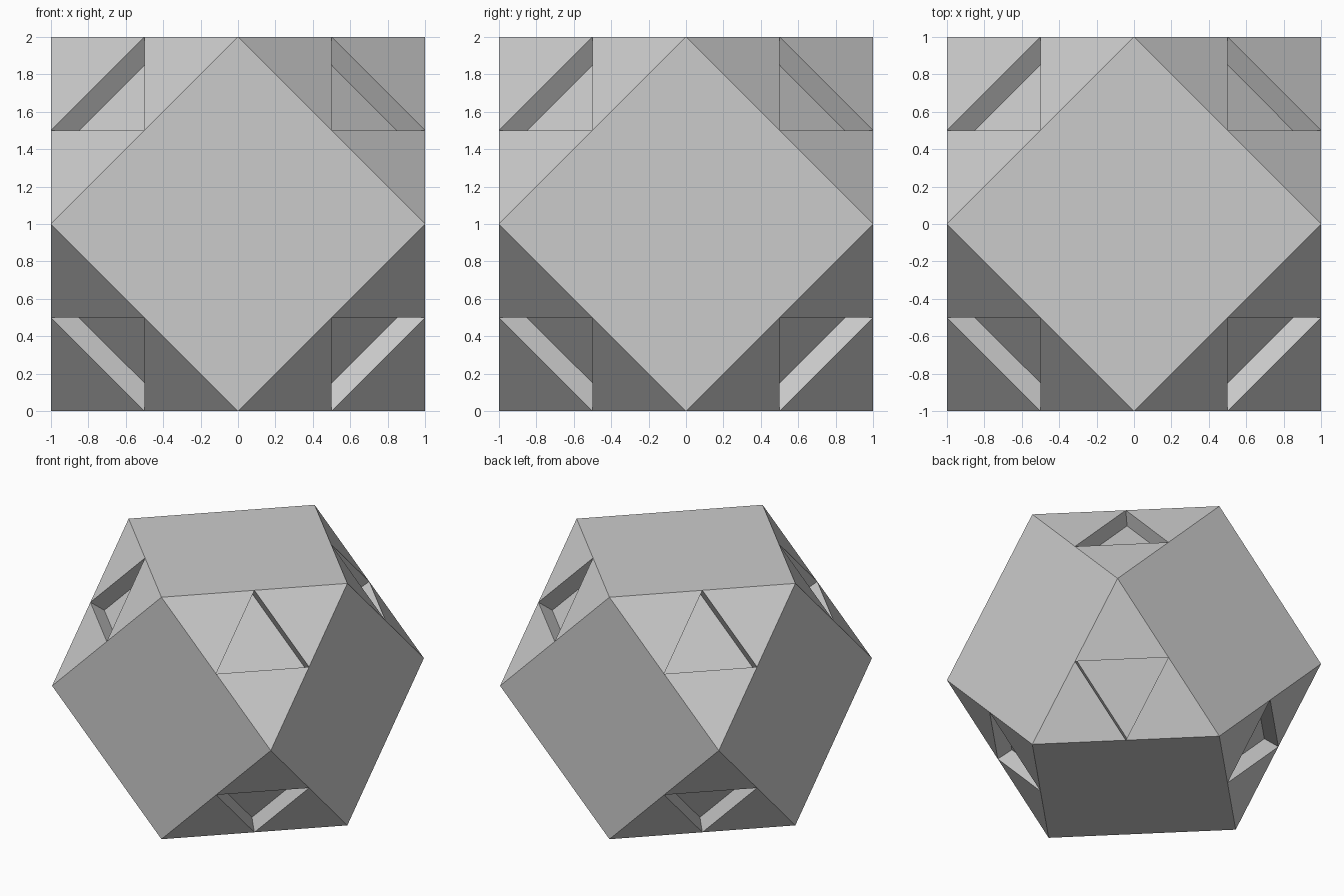
import bpy, bmesh, math
from itertools import product
from mathutils import Vector

if "Cube" in bpy.data.objects:
    bpy.data.objects.remove(bpy.data.objects["Cube"])

DEPTH = 0.075 * math.sqrt(3)   # straight recess depth

bm = bmesh.new()

# Cuboctahedron: hull of the edge midpoints of a cube
for axis in range(3):
    for a in (-1, 1):
        for b in (-1, 1):
            co = [a, b]
            co.insert(axis, 0)
            bm.verts.new(co)
bmesh.ops.convex_hull(bm, input=bm.verts[:])
bmesh.ops.dissolve_limit(bm, angle_limit=0.05, verts=bm.verts[:], edges=bm.edges[:])
bmesh.ops.recalc_face_normals(bm, faces=bm.faces[:])

# Split every edge, giving each triangular face a central triangle
bmesh.ops.subdivide_edges(bm, edges=bm.edges[:], cuts=1, use_grid_fill=True)
bm.normal_update()

# Sink the central triangles straight inward
centres = [f for f in bm.faces if len(f.verts) == 3
           and all(min(map(abs, v.co)) > 0.1 for v in f.verts)]
for f in bmesh.ops.extrude_discrete_faces(bm, faces=centres)["faces"]:
    n = Vector([math.copysign(1, c) for c in f.calc_center_median()]).normalized()
    bmesh.ops.translate(bm, verts=f.verts[:], vec=-n * DEPTH)

# Merge the split square faces back to single flat faces, stand on the floor
flat = [e for e in bm.edges if len(e.link_faces) == 2
        and all(len(f.verts) == 4 and max(map(abs, f.normal)) > 0.99 for f in e.link_faces)]
bmesh.ops.dissolve_edges(bm, edges=flat, use_verts=False)
bmesh.ops.translate(bm, verts=bm.verts[:], vec=(0, 0, 1))
bmesh.ops.recalc_face_normals(bm, faces=bm.faces[:])

mesh = bpy.data.meshes.new("recessed_block")
bm.to_mesh(mesh)
bm.free()
bpy.context.collection.objects.link(bpy.data.objects.new("recessed_block", mesh))
